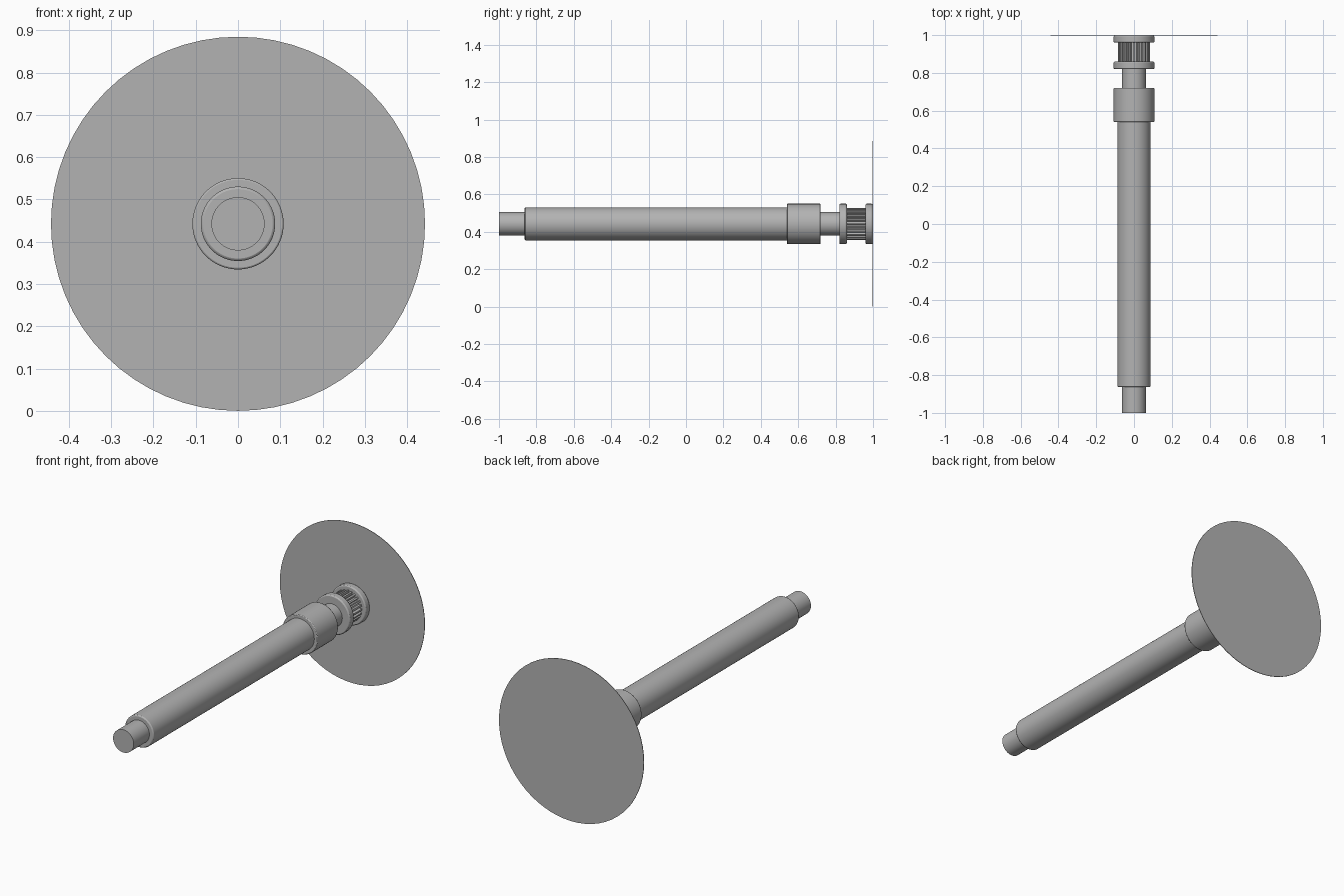
import bpy, bmesh, math
from mathutils import Matrix

cube = bpy.data.objects.get("Cube")
if cube:
    bpy.data.objects.remove(cube)

AXIS_Z = 0.4425   # height of the shaft axis
SIDES = 64

grey = bpy.data.materials.new("plain grey")
grey.use_nodes = True
grey.diffuse_color = (0.45, 0.45, 0.45, 1)
grey.node_tree.nodes["Principled BSDF"].inputs["Base Color"].default_value = (0.45, 0.45, 0.45, 1)


def finish(name, bm, bevel=0):
    """Turn a mesh built along +z into a smooth part lying along +y."""
    bm.transform(Matrix.Translation((0, 0, AXIS_Z)) @ Matrix.Rotation(-math.pi / 2, 4, 'X'))
    bmesh.ops.recalc_face_normals(bm, faces=bm.faces)
    mesh = bpy.data.meshes.new(name)
    bm.to_mesh(mesh)
    bm.free()
    mesh.materials.append(grey)
    obj = bpy.data.objects.new(name, mesh)
    bpy.context.collection.objects.link(obj)
    bpy.ops.object.select_all(action='DESELECT')
    obj.select_set(True)
    bpy.context.view_layer.objects.active = obj
    bpy.ops.object.shade_smooth_by_angle(angle=math.radians(30))
    if bevel:
        mod = obj.modifiers.new("rounded rims", 'BEVEL')
        mod.width = bevel
        mod.segments = 2
        mod.limit_method = 'ANGLE'
        mod.angle_limit = math.radians(40)
    return obj


def cylinder(name, radius, start, end, bevel=0):
    bm = bmesh.new()
    bmesh.ops.create_cone(bm, cap_ends=True, segments=SIDES, radius1=radius, radius2=radius,
                          depth=end - start, matrix=Matrix.Translation((0, 0, (start + end) / 2)))
    return finish(name, bm, bevel)


def splined_roller(name, root, tip, start, end, teeth):
    """Extrude a toothed outline with flat roots and tips."""
    bm = bmesh.new()
    ring = []
    for i in range(teeth):
        for offset, radius in ((-.28, root), (-.2, tip), (.2, tip), (.28, root)):
            a = (i + offset) * math.tau / teeth
            ring.append(bm.verts.new((radius * math.cos(a), radius * math.sin(a), start)))
    face = bm.faces.new(ring)
    new = bmesh.ops.extrude_face_region(bm, geom=[face])["geom"]
    moved = [v for v in new if isinstance(v, bmesh.types.BMVert)]
    bmesh.ops.translate(bm, verts=moved, vec=(0, 0, end - start))
    return finish(name, bm)


# Shaft and its sleeve
cylinder("front_stub", 0.063, -1.0, -0.85)
cylinder("main_shaft", 0.088, -0.863, 0.56, 0.006)
cylinder("sleeve", 0.108, 0.54, 0.72, 0.004)
cylinder("neck", 0.063, 0.70, 0.83)

# Toothed roller between two flanges
cylinder("front_flange", 0.108, 0.82, 0.86, 0.006)
splined_roller("splined_roller", 0.068, 0.086, 0.85, 0.97, 24)
cylinder("rear_flange", 0.108, 0.96, 0.998, 0.006)

# Thin end disc
cylinder("end_disc", 0.4425, 0.997, 1.0)
